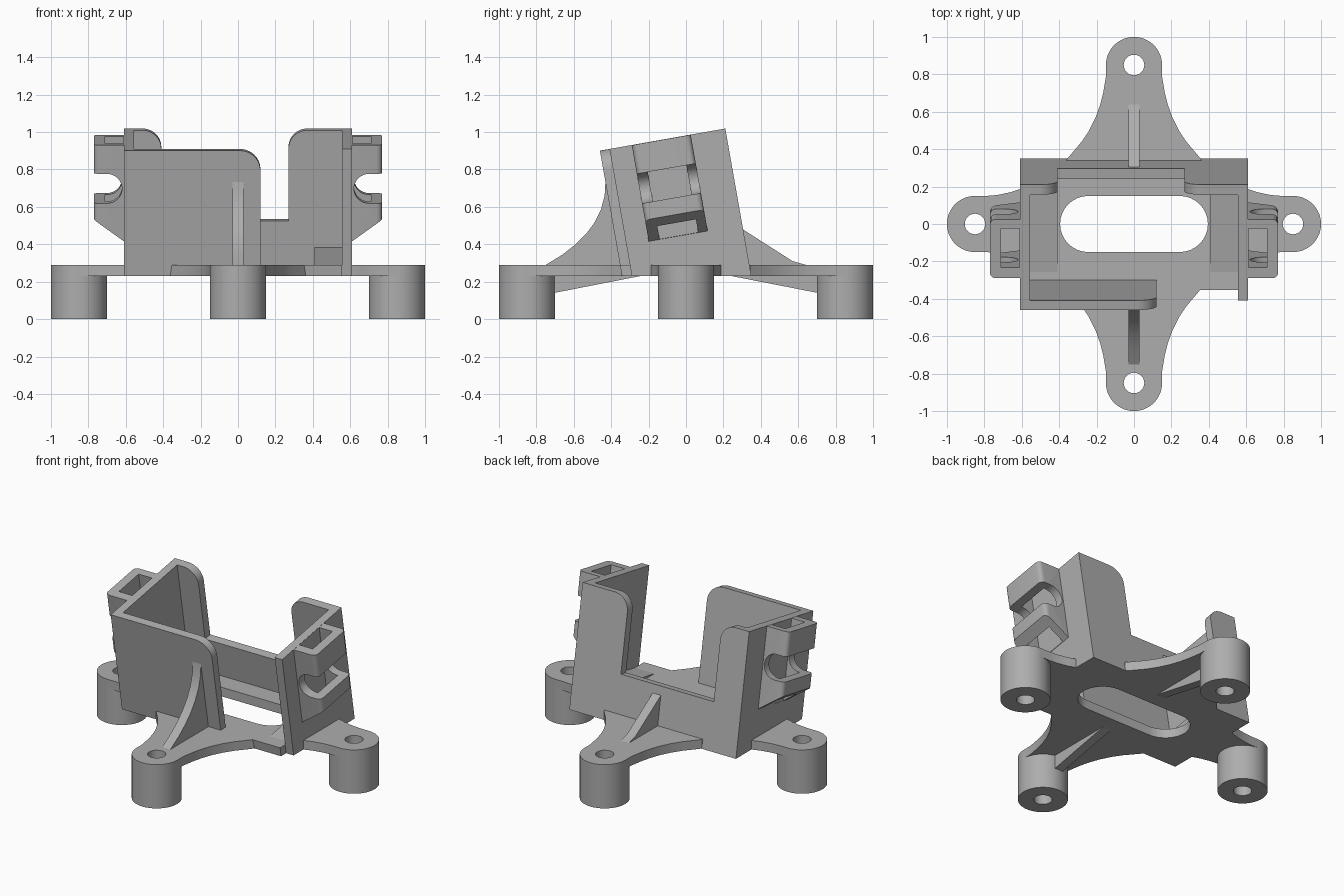
import bpy, bmesh
from math import sin, cos, pi, radians
from mathutils import Matrix, Vector

cube = bpy.data.objects.get("Cube")
if cube:
    bpy.data.objects.remove(cube)

TILT = Matrix.Rotation(radians(10), 4, 'X')
FLOOR, TOP = 0.23, 0.29      # base plate underside and upper face
FRONT, INNER, BACK = -0.297, -0.245, 0.384   # cradle depth, tilted frame
HALF, WALL, RIM = 0.61, 0.055, 0.967

grey = bpy.data.materials.new("plain_grey")
grey.use_nodes = True
grey.diffuse_color = (0.42, 0.42, 0.42, 1)
grey.node_tree.nodes["Principled BSDF"].inputs["Base Color"].default_value = (0.42, 0.42, 0.42, 1)


def arc(cx, cy, r, a, b, n=10):
    """Points on a circle from angle a to b in degrees."""
    return [(cx + r * cos(radians(a + (b - a) * i / n)),
             cy + r * sin(radians(a + (b - a) * i / n))) for i in range(n + 1)]


def prism(name, pts, axis, lo, hi, tilt=False, mirror=False, round_x=None, clip=None):
    """Extrude a 2D outline along an axis, optionally tilted and trimmed in height."""
    place = {'X': lambda p, d: (d, p[0], p[1]),
             'Y': lambda p, d: (p[0], d, p[1]),
             'Z': lambda p, d: (p[0], p[1], d)}[axis]
    bm = bmesh.new()
    face = bm.faces.new([bm.verts.new(place(p, lo)) for p in pts])
    new = bmesh.ops.extrude_face_region(bm, geom=[face])["geom"]
    shift = Vector(place((0, 0), hi - lo))
    bmesh.ops.translate(bm, vec=shift, verts=[g for g in new if isinstance(g, bmesh.types.BMVert)])
    if round_x:
        edges = [e for e in bm.edges
                 if all(abs(v.co.x - round_x) < 1e-4 for v in e.verts)
                 and abs(e.verts[0].co.y - e.verts[1].co.y) < 1e-4]
        bmesh.ops.bevel(bm, geom=edges, offset=0.03, segments=5, profile=0.5, affect='EDGES')
    if mirror:
        bmesh.ops.scale(bm, vec=(-1, 1, 1), verts=bm.verts)
    if tilt:
        bm.transform(TILT)
    for height, up in clip or []:
        cut = bmesh.ops.bisect_plane(bm, geom=bm.verts[:] + bm.edges[:] + bm.faces[:],
                                     plane_co=(0, 0, height), plane_no=(0, 0, up), clear_outer=True)
        rim = [g for g in cut["geom_cut"] if isinstance(g, bmesh.types.BMEdge)]
        bmesh.ops.holes_fill(bm, edges=rim)
    bmesh.ops.recalc_face_normals(bm, faces=bm.faces)
    mesh = bpy.data.meshes.new(name)
    bm.to_mesh(mesh)
    bm.free()
    mesh.materials.append(grey)
    ob = bpy.data.objects.new(name, mesh)
    bpy.context.collection.objects.link(ob)
    return ob


def box(name, x, y, z, **kw):
    return prism(name, [(x[0], y[0]), (x[1], y[0]), (x[1], y[1]), (x[0], y[1])], 'Z', *z, **kw)


def carve(ob, cutters):
    """Subtract each cutter and bake the result."""
    bpy.context.view_layer.objects.active = ob
    for c in cutters:
        mod = ob.modifiers.new("cut", 'BOOLEAN')
        mod.operation, mod.solver, mod.object = 'DIFFERENCE', 'EXACT', c
        bpy.ops.object.modifier_apply(modifier=mod.name)


def discard(cutters):
    for c in cutters:
        bpy.data.objects.remove(c)


# Cutters for the bolt holes and the oval opening
feet = {"front": (0, -0.85), "back": (0, 0.85), "left": (0.85, 0), "right": (-0.85, 0)}
bolts = {k: prism("bolt_cutter", arc(x, y, 0.055, 0, 348.75, 31), 'Z', -0.1, 0.5)
         for k, (x, y) in feet.items()}
oval = prism("oval_cutter", arc(0.245, 0, 0.15, -90, 90, 16) + arc(-0.245, 0, 0.15, 90, 270, 16),
             'Z', 0.1, 0.5)

# Four-armed base plate with flared arms
flare = [(0.15, 0.79), (0.165, 0.7), (0.18, 0.64), (0.205, 0.57), (0.24, 0.5), (0.28, 0.44), (0.36, 0.345)]
quarter = arc(0, 0.85, 0.15, 90, 0) + flare + [(0.36, 0.19), (0.6, 0.19), (0.66, 0.17), (0.73, 0.155),
                                               (0.79, 0.15)] + arc(0.85, 0, 0.15, 90, 0)
half = quarter + [(x, -y) for x, y in quarter[-2::-1]]
plate = prism("base_plate", half + [(-x, y) for x, y in half[-2:0:-1]], 'Z', FLOOR, TOP)
carve(plate, list(bolts.values()) + [oval])

# Cradle floor
level = [(FLOOR, -1), (TOP, 1)]
floor = box("cradle_floor", (-HALF, HALF), (INNER, BACK), (0, 0.6), tilt=True, clip=level)
carve(floor, [oval])
box("floor_front_lip", (-HALF, HALF - WALL), (FRONT, INNER), (0, 0.6), tilt=True, clip=level)

# Round feet
for k, (x, y) in feet.items():
    foot = prism(k + "_foot", arc(x, y, 0.15, 0, 354.375, 63), 'Z', 0, TOP)
    carve(foot, [bolts[k]])
discard(list(bolts.values()) + [oval])

# Tilted cradle walls
base = [(FLOOR, -1)]
prism("front_wall", [(-HALF, 0), (0.12, 0)] + arc(0.01, RIM - 0.11, 0.11, 0, 90) + [(-HALF, RIM)],
      'Y', FRONT, INNER, tilt=True, clip=base)
prism("back_wall", [(-HALF, 0), (HALF, 0), (HALF, RIM)] + arc(0.37, RIM - 0.1, 0.1, 90, 180)
      + [(0.27, 0.475), (-0.41, 0.475)] + arc(-0.51, RIM - 0.1, 0.1, 0, 90) + [(-HALF, RIM)],
      'Y', BACK - WALL, BACK, tilt=True, clip=base)

# Side walls, sloped pads and strap clips
clip_outline = ([(0.6, 0.966), (0.77, 0.966), (0.77, 0.81)] + arc(0.7, 0.73, 0.08, 90, 270, 16)
                + [(0.77, 0.65), (0.77, 0.56), (HALF, 0.444), (0.6, 0.444)])
for side, s in (("left", 1), ("right", -1)):
    box(side + "_wall", (HALF - WALL, HALF), (INNER, BACK), (0, RIM),
        tilt=True, mirror=s < 0, clip=base)
    box(side + "_pad", (0.41, HALF - 0.02), (-0.24, BACK - 0.02), (0, 0.33),
        tilt=True, mirror=s < 0, clip=[(FLOOR + 0.01, -1)])
    clip = prism(side + "_strap_clip", clip_outline, 'Y', -0.124, 0.196,
                 tilt=True, mirror=s < 0, round_x=0.77)
    pocket = box("pocket_cutter", (0.612, 0.71), (-0.065, 0.145), (0.3, 1.1), tilt=True, mirror=s < 0)
    carve(clip, [pocket])
    discard([pocket])

# Upper and lower stiffening ribs on the front and back arms
sweep = [(-0.43, 0.75), (-0.435, 0.66), (-0.455, 0.585), (-0.49, 0.515), (-0.535, 0.455),
         (-0.59, 0.4), (-0.66, 0.345), (-0.75, TOP)]
prism("front_rib", sweep + [(-0.75, 0.26), (-0.32, 0.26), (-0.4, 0.75)], 'X', -0.03, 0.03)
prism("back_rib", [(0.28, 0.495), (0.57, 0.31), (0.64, TOP), (0.64, 0.26), (0.32, 0.26)], 'X', -0.03, 0.03)
for end, s in (("front", -1), ("back", 1)):
    prism(end + "_under_rib", [(s * 0.245, FLOOR), (s * 0.72, 0.137), (s * 0.72, 0.25), (s * 0.245, 0.25)],
          'X', -0.03, 0.03)

# Smooth curved faces, keep sharp edges
bpy.ops.object.select_all(action='DESELECT')
for ob in bpy.context.scene.objects:
    if ob.type == 'MESH':
        ob.select_set(True)
        bpy.context.view_layer.objects.active = ob
bpy.ops.object.shade_smooth_by_angle(angle=radians(30))
